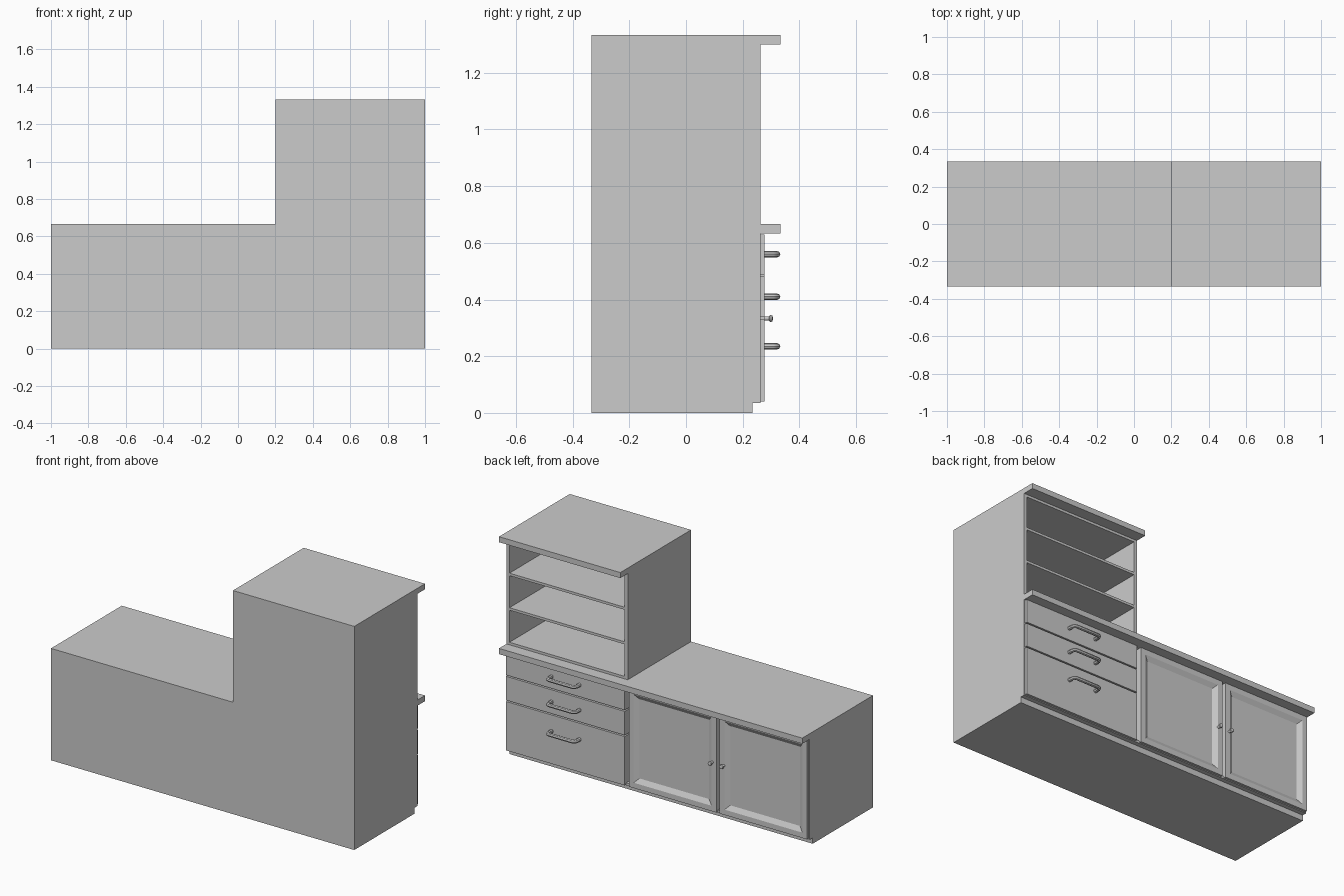
import bpy, bmesh
from math import radians
from mathutils import Matrix

if "Cube" in bpy.data.objects:
    bpy.data.objects.remove(bpy.data.objects["Cube"])

BACK, FRONT = -0.333, 0.263      # carcass depth; doors and drawers face +y
FACE = 0.277                     # outer plane of doors and drawers


def to_object(bm, name):
    mesh = bpy.data.meshes.new(name)
    bm.to_mesh(mesh)
    bm.free()
    ob = bpy.data.objects.new(name, mesh)
    bpy.context.collection.objects.link(ob)
    return ob


def box_bm(x0, x1, y0, y1, z0, z1):
    bm = bmesh.new()
    bmesh.ops.create_cube(bm, size=1)
    m = Matrix.Translation(((x0 + x1) / 2, (y0 + y1) / 2, (z0 + z1) / 2))
    m = m @ Matrix.Diagonal((x1 - x0, y1 - y0, z1 - z0, 1))
    bmesh.ops.transform(bm, matrix=m, verts=bm.verts)
    bm.normal_update()
    return bm


def box(name, *dims):
    return to_object(box_bm(*dims), name)


def smooth(ob, angle=40):
    bpy.ops.object.select_all(action='DESELECT')
    bpy.context.view_layer.objects.active = ob
    ob.select_set(True)
    bpy.ops.object.shade_smooth_by_angle(angle=radians(angle))


def door(name, x0, x1):
    """Slab with a sloping recessed panel on its front."""
    bm = box_bm(x0, x1, 0.235, FACE, 0.04, 0.63)
    front = [f for f in bm.faces if f.normal.y > 0.9]
    bmesh.ops.inset_individual(bm, faces=front, thickness=0.045)
    bmesh.ops.inset_individual(bm, faces=front, thickness=0.038, depth=-0.016)
    to_object(bm, name)


def handle(name, x, z):
    """Bow handle swept along a short path."""
    cu = bpy.data.curves.new(name, 'CURVE')
    cu.dimensions = '3D'
    cu.bevel_depth = 0.011
    cu.bevel_resolution = 2
    cu.use_fill_caps = True
    sp = cu.splines.new('POLY')
    path = [(-0.092, FACE - 0.004), (-0.092, 0.307), (-0.087, 0.317), (-0.076, 0.322)]
    path += [(-px, py) for px, py in reversed(path)]
    sp.points.add(len(path) - 1)
    for p, (px, py) in zip(sp.points, path):
        p.co = (x + px, py, z, 1)
    ob = bpy.data.objects.new(name, cu)
    bpy.context.collection.objects.link(ob)
    bpy.ops.object.select_all(action='DESELECT')
    bpy.context.view_layer.objects.active = ob
    ob.select_set(True)
    bpy.ops.object.convert(target='MESH')
    smooth(bpy.context.object)


def knob(name, x, z):
    """Turned knob: a profile spun around the y axis."""
    profile = [(0, FACE - 0.003), (0.008, FACE - 0.003), (0.007, 0.293),
               (0.013, 0.297), (0.011, 0.304), (0, 0.308)]
    bm = bmesh.new()
    vs = [bm.verts.new((x + r, y, z)) for r, y in profile]
    es = [bm.edges.new(p) for p in zip(vs, vs[1:])]
    bmesh.ops.spin(bm, geom=vs + es, cent=(x, 0, z), axis=(0, 1, 0),
                   angle=radians(360), steps=16)
    bmesh.ops.remove_doubles(bm, verts=bm.verts, dist=1e-5)
    bmesh.ops.recalc_face_normals(bm, faces=bm.faces)
    smooth(to_object(bm, name))


# Lower cabinet
box("plinth", -1, 1, BACK, 0.235, 0, 0.035)
box("lower_body", -1, 1, BACK, 0.235, 0.035, 0.633)
box("bottom_rail", -1, 1, 0.235, FRONT, 0.035, 0.05)
box("counter_top", -1, 1, BACK, 0.333, 0.633, 0.667)
for side, x0 in (("left", -1), ("right", 0.983)):
    box(f"lower_side_{side}", x0, x0 + 0.017, 0.235, FRONT, 0.035, 0.633)

# Drawers with handles
for i, (z0, z1, hz) in enumerate([(0.489, 0.63, 0.56), (0.339, 0.481, 0.41),
                                  (0.04, 0.331, 0.235)], 1):
    box(f"drawer_front_{i}", 0.21, 0.993, 0.235, FACE, z0, z1)
    handle(f"drawer_handle_{i}", 0.6, hz)

# Doors with knobs
door("door_inner", -0.394, 0.183)
door("door_outer", -0.993, -0.416)
for name, x in (("knob_inner", -0.367), ("knob_outer", -0.443)):
    knob(name, x, 0.333)

# Open shelf tower
box("tower_back", 0.2, 1, BACK, BACK + 0.015, 0.667, 1.3)
box("tower_top", 0.2, 1, BACK, 0.333, 1.3, 1.333)
for side, x0 in (("left", 0.2), ("right", 0.98)):
    box(f"tower_side_{side}", x0, x0 + 0.02, BACK, FRONT, 0.667, 1.3)
for i, z1 in enumerate((0.682, 0.888, 1.094, 1.3)):
    box(f"shelf_{i}", 0.22, 0.98, BACK + 0.015, FRONT, z1 - 0.015, z1)
